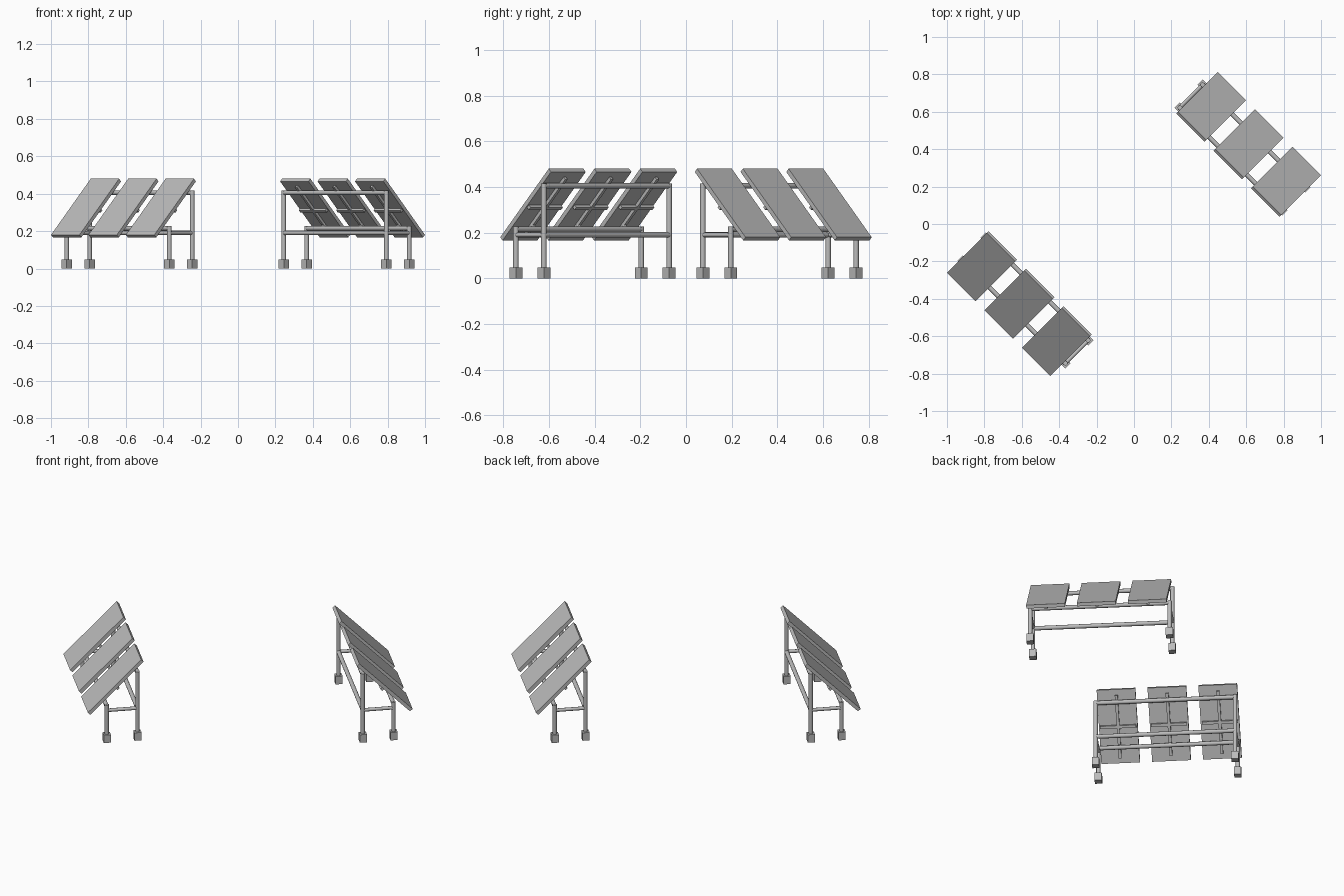
import bpy
from math import radians
from mathutils import Matrix, Vector

cube = bpy.data.objects.get("Cube")
if cube:
    bpy.data.objects.remove(cube)

grey = bpy.data.materials.new("light_grey")
grey.use_nodes = True
grey.diffuse_color = (0.5, 0.5, 0.5, 1)
grey.node_tree.nodes["Principled BSDF"].inputs["Base Color"].default_value = (0.5, 0.5, 0.5, 1)

# Row layout: x runs along the row, y runs uphill
POSTS = (-0.509, 0.267)
LOW_Y, HIGH_Y = -0.786, -0.613
LOW_TOP, HIGH_TOP = 0.215, 0.405
BRACE_Z = 0.19
PANELS = (-0.415, -0.132, 0.151)
TILT = Matrix.Translation((0, -0.734, 0.323)) @ Matrix.Rotation(radians(45), 4, "X")
RADIUS = 0.012


def finish(name, matrix):
    ob = bpy.context.object
    ob.name = name
    ob.matrix_world = matrix
    ob.data.materials.append(grey)
    return ob


def box(name, frame, centre, size):
    bpy.ops.mesh.primitive_cube_add(size=1)
    bpy.context.object.data.transform(Matrix.Diagonal((*size, 1)))
    return finish(name, frame @ Matrix.Translation(centre))


def tube(name, frame, start, end, radius=RADIUS):
    a, b = Vector(start), Vector(end)
    bpy.ops.mesh.primitive_cylinder_add(vertices=12, radius=radius, depth=(b - a).length)
    bpy.ops.object.shade_smooth_by_angle(angle=radians(40))
    turn = (b - a).to_track_quat("Z", "Y").to_matrix().to_4x4()
    return finish(name, frame @ Matrix.Translation((a + b) / 2) @ turn)


def build_row(prefix, frame):
    left, right = POSTS

    # Posts on footing blocks, with a side brace at each end
    for x in POSTS:
        for part, y, top in (("low", LOW_Y, LOW_TOP), ("high", HIGH_Y, HIGH_TOP)):
            box(f"{prefix}_{part}_footing", frame, (x, y, 0.024), (0.04, 0.04, 0.048))
            tube(f"{prefix}_{part}_post", frame, (x, y, 0.04), (x, y, top + 0.011))
        tube(f"{prefix}_side_brace", frame, (x, LOW_Y, BRACE_Z), (x, HIGH_Y, BRACE_Z), 0.01)

    # Long beams between the end frames
    for part, y, z in (("low_beam", LOW_Y, LOW_TOP), ("high_beam", HIGH_Y, HIGH_TOP),
                       ("rear_brace", HIGH_Y, BRACE_Z)):
        tube(f"{prefix}_{part}", frame, (left, y, z), (right, y, z))

    # Tilted panels with ribs and brackets underneath
    for x in PANELS:
        tilted = frame @ Matrix.Translation((x, 0, 0)) @ TILT
        box(f"{prefix}_panel", tilted, (0, 0, 0), (0.215, 0.424, 0.02))
        box(f"{prefix}_panel_rib", tilted, (0, 0, -0.017), (0.016, 0.36, 0.016))
        box(f"{prefix}_panel_crossbar", tilted, (0, 0, -0.017), (0.2, 0.016, 0.016))
        for y, z in ((LOW_Y, LOW_TOP), (HIGH_Y, HIGH_TOP)):
            tube(f"{prefix}_bracket", frame, (x, y, z),
                 (x, y - 0.02, z + 0.03), 0.009)


# Two rows back to back, each facing outward
build_row("front_row", Matrix.Rotation(radians(-45), 4, "Z"))
build_row("back_row", Matrix.Rotation(radians(135), 4, "Z"))
